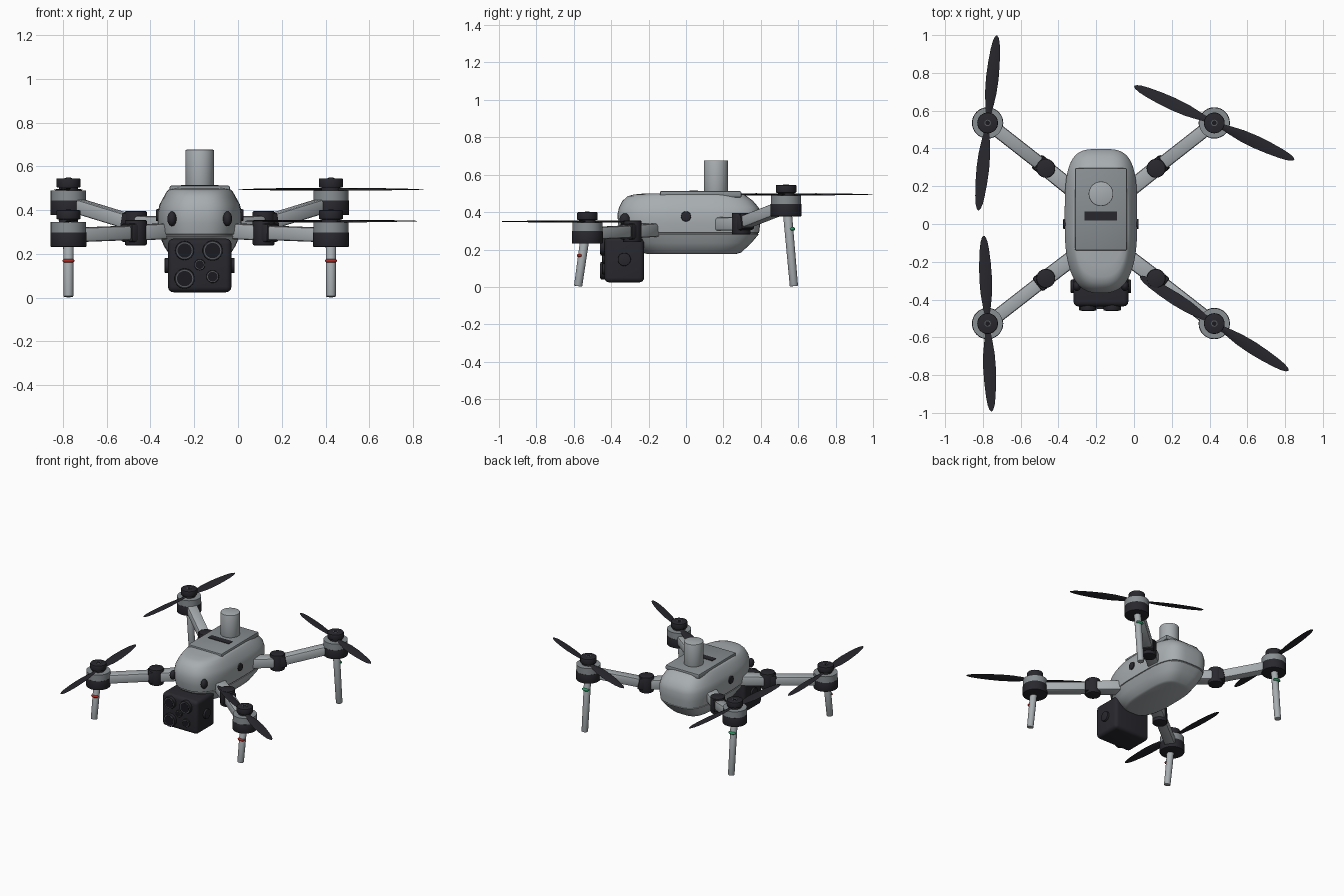
import bpy, bmesh, math
from mathutils import Vector, Matrix

cube = bpy.data.objects.get("Cube")
if cube:
    bpy.data.objects.remove(cube, do_unlink=True)


def material(name, rgb):
    m = bpy.data.materials.new(name)
    m.use_nodes = True
    m.diffuse_color = (*rgb, 1)
    b = m.node_tree.nodes["Principled BSDF"]
    b.inputs["Base Color"].default_value = (*rgb, 1)
    b.inputs["Roughness"].default_value = 0.5
    return m


SHELL = material("light grey shell", (0.39, 0.42, 0.435))
PLATE = material("mid grey", (0.25, 0.275, 0.29))
BLACK = material("black plastic", (0.021, 0.021, 0.027))
GLASS = material("lens glass", (0.010, 0.010, 0.014))
RIM = material("lens rim grey", (0.09, 0.095, 0.105))
RED = material("red light", (0.42, 0.02, 0.015))
GREEN = material("green light", (0.02, 0.30, 0.12))


def finish(name, bm, mat, matrix=None, angle=35):
    bmesh.ops.recalc_face_normals(bm, faces=bm.faces[:])
    if matrix:
        bm.transform(matrix)
    me = bpy.data.meshes.new(name)
    bm.to_mesh(me)
    bm.free()
    me.materials.append(mat)
    me.shade_smooth()
    me.set_sharp_from_angle(angle=math.radians(angle))
    ob = bpy.data.objects.new(name, me)
    bpy.context.collection.objects.link(ob)
    return ob


def cylinder(name, a, b, r, mat, r2=None, bevel=0.0, segs=32):
    a, b = Vector(a), Vector(b)
    d = b - a
    bm = bmesh.new()
    bmesh.ops.create_cone(bm, cap_ends=True, segments=segs, radius1=r,
                          radius2=r if r2 is None else r2, depth=d.length)
    if bevel:
        rims = [e for e in bm.edges if any(len(f.verts) > 4 for f in e.link_faces)]
        bmesh.ops.bevel(bm, geom=rims, offset=bevel, segments=2, profile=0.5, affect='EDGES')
    rot = d.to_track_quat('Z', 'Y').to_matrix().to_4x4()
    return finish(name, bm, mat, Matrix.Translation((a + b) / 2) @ rot)


def box(name, centre, size, mat, bevel=0.0, segs=3, rot=None):
    bm = bmesh.new()
    bmesh.ops.create_cube(bm, size=1)
    bm.transform(Matrix.Diagonal((*size, 1)))
    if bevel:
        bmesh.ops.bevel(bm, geom=bm.edges[:], offset=bevel, segments=segs,
                        profile=0.5, affect='EDGES')
    m = Matrix.Translation(centre)
    return finish(name, bm, mat, m @ rot if rot else m)


def beam(name, a, b, width, height, mat):
    a, b = Vector(a), Vector(b)
    d = b - a
    rot = d.to_track_quat('X', 'Z').to_matrix().to_4x4()
    return box(name, (a + b) / 2, (d.length, width, height), mat, 0.012, 2, rot)


def ellipsoid(name, centre, radii, mat):
    bm = bmesh.new()
    bmesh.ops.create_uvsphere(bm, u_segments=24, v_segments=12, radius=1)
    return finish(name, bm, mat, Matrix.Translation(centre) @ Matrix.Diagonal((*radii, 1)), 60)


def loft(name, rings, mat, matrix=None, angle=35):
    bm = bmesh.new()
    rows = [[bm.verts.new(p) for p in ring] for ring in rings]
    n = len(rows[0])
    for lo, hi in zip(rows, rows[1:]):
        for i in range(n):
            bm.faces.new((lo[i], lo[(i + 1) % n], hi[(i + 1) % n], hi[i]))
    bm.faces.new(rows[0])
    bm.faces.new(rows[-1])
    return finish(name, bm, mat, matrix, angle)


CX = -0.175  # centre line of the airframe


def outline(z, hx, y0, y1, segs=64):
    """Rounded plan outline, squarer at the rear than at the nose."""
    pts = []
    for i in range(segs):
        t = 2 * math.pi * i / segs
        c, s = math.cos(t), math.sin(t)
        e = 2 / (3.6 if s > 0 else 2.7)
        x = math.copysign(abs(c) ** e, c) * hx
        y = math.copysign(abs(s) ** e, s) * (y1 - y0) / 2
        pts.append((CX + x, (y0 + y1) / 2 + y, z))
    return pts


# Body shell: z, half width, front y, rear y; the notch at 0.285 is the seam
sections = [(0.177, 0.115, -0.21, 0.27), (0.184, 0.130, -0.235, 0.295),
            (0.235, 0.163, -0.30, 0.35), (0.281, 0.183, -0.345, 0.388),
            (0.283, 0.180, -0.341, 0.384), (0.288, 0.180, -0.341, 0.384),
            (0.290, 0.186, -0.352, 0.391), (0.34, 0.192, -0.364, 0.397),
            (0.39, 0.192, -0.366, 0.397), (0.425, 0.184, -0.358, 0.388),
            (0.460, 0.165, -0.340, 0.358), (0.485, 0.151, -0.312, 0.325),
            (0.494, 0.142, -0.28, 0.31), (0.500, 0.122, -0.22, 0.28)]
loft("body_shell", [outline(*s) for s in sections], SHELL)

# Top hatch, vent slot and antenna
box("top_plate", (CX, 0.078, 0.495), (0.276, 0.436, 0.034), PLATE, 0.008, 2)
box("vent_slot", (CX, 0.042, 0.5125), (0.172, 0.046, 0.006), BLACK)
cylinder("antenna", (CX, 0.16, 0.49), (CX, 0.16, 0.676), 0.065, SHELL, bevel=0.004, segs=48)

# Vision sensors
for side, s in (("right", -1), ("left", 1)):
    ellipsoid(f"front_sensor_{side}", (CX + s * 0.127, -0.327, 0.36), (0.021, 0.028, 0.034), BLACK)
    cylinder(f"side_sensor_{side}", (CX + s * 0.17, 0, 0.377), (CX + s * 0.2, 0, 0.377),
             0.027, BLACK, bevel=0.004)

# Camera
box("camera_mount", (CX, -0.26, 0.27), (0.16, 0.12, 0.07), BLACK, 0.01)
box("camera_housing", (CX, -0.33, 0.147), (0.290, 0.212, 0.245), BLACK, 0.025, 4)
cylinder("camera_pivot", (CX - 0.16, -0.33, 0.147), (CX + 0.16, -0.33, 0.147), 0.035, BLACK, bevel=0.004)
lenses = [(-0.244, 0.215, 0.043), (-0.116, 0.215, 0.046), (-0.175, 0.150, 0.025),
          (-0.244, 0.087, 0.046), (-0.116, 0.096, 0.029)]
for i, (x, z, r) in enumerate(lenses, 1):
    front = -0.458 if r > 0.04 else -0.448
    cylinder(f"lens_barrel_{i}", (x, -0.42, z), (x, front, z), r, BLACK, bevel=0.003)
    cylinder(f"lens_rim_{i}", (x, front + 0.002, z), (x, front - 0.001, z), r * 0.86, RIM)
    cylinder(f"lens_glass_{i}", (x, front + 0.002, z), (x, front - 0.002, z), r * 0.76, GLASS)

# Propeller blade stations: distance, half chord, half thickness, pitch in degrees
STATIONS = [(0.0, 0.014, 0.006, 8), (0.05, 0.015, 0.006, 10), (0.10, 0.023, 0.005, 12),
            (0.16, 0.031, 0.004, 11), (0.24, 0.034, 0.0035, 9), (0.32, 0.031, 0.003, 7),
            (0.39, 0.025, 0.002, 5), (0.43, 0.019, 0.002, 4), (0.455, 0.011, 0.0015, 3),
            (0.465, 0.003, 0.001, 3)]


def blade(name, centre, degrees):
    rings = []
    for u, w, t, pitch in STATIONS:
        c, s = math.cos(math.radians(pitch)), math.sin(math.radians(pitch))
        section = [(-w, 0), (-w * 0.3, t), (w * 0.5, t * 0.7), (w, 0), (w * 0.5, -t * 0.7), (-w * 0.3, -t)]
        rings.append([(u, v * c - h * s, v * s + h * c) for v, h in section])
    m = Matrix.Translation(centre) @ Matrix.Rotation(math.radians(degrees), 4, 'Z')
    loft(name, rings, BLACK, m, 50)


# Four arms: place, side, motor y, hinge y, hinge z, motor base z, propeller angle
ARMS = [("rear_right", -1, 0.535, 0.295, 0.338, 0.377, 84),
        ("rear_left", 1, 0.535, 0.295, 0.338, 0.377, -24.7),
        ("front_right", -1, -0.527, -0.288, 0.297, 0.232, 92.5),
        ("front_left", 1, -0.527, -0.288, 0.297, 0.232, -32.4)]
for place, s, my, hy, hz, mz, spin in ARMS:
    rear = my > 0
    f = 1 if rear else -1
    mx, hx = CX + s * 0.6, CX + s * 0.292

    # Folding arm with its hinge
    beam(f"arm_root_{place}", (CX + s * 0.13, f * 0.165, hz - 0.002 + (0 if rear else 0.01)),
         (hx, hy, hz), 0.085, 0.072, SHELL)
    cylinder(f"hinge_{place}", (hx, hy, hz - 0.058), (hx, hy, hz + 0.058), 0.05, BLACK, bevel=0.006)
    beam(f"hinge_clamp_{place}", (hx, hy, hz), (hx + s * 0.045, hy + f * 0.035, hz + (0.012 if rear else -0.001)),
         0.09, 0.085, BLACK)
    beam(f"arm_{place}", (hx, hy, hz), (mx - s * 0.04, my - f * 0.03, mz + (0.043 if rear else 0.055)),
         0.072, 0.066, SHELL)

    # Motor
    for part, z0, z1, r, mat in (("motor_base", 0, 0.068, 0.083, BLACK),
                                 ("motor_ring", 0.066, 0.113, 0.081, PLATE),
                                 ("rotor", 0.110, 0.128, 0.044, BLACK),
                                 ("rotor_cap", 0.126, 0.168, 0.055, BLACK),
                                 ("cap_rim", 0.165, 0.1695, 0.017, RIM),
                                 ("cap_bolt", 0.165, 0.171, 0.012, GLASS)):
        cylinder(f"{part}_{place}", (mx, my, mz + z0), (mx, my, mz + z1), r, mat,
                 bevel=0.005 if part in ("motor_base", "rotor_cap") else 0)
    for k in range(2):
        blade(f"blade_{k + 1}_{place}", (mx, my, mz + 0.118), spin + 180 * k)

    # Landing leg with its signal light
    top, foot = Vector((mx, f * 0.543, mz + 0.01)), Vector((mx, f * 0.577, 0.004))
    cylinder(f"leg_{place}", foot, top, 0.022, SHELL, r2=0.024, bevel=0.003)
    lz = 0.31 if rear else 0.168
    ellipsoid(f"light_{place}", (mx, f * 0.567, lz), (0.028, 0.017, 0.011), GREEN if rear else RED)
